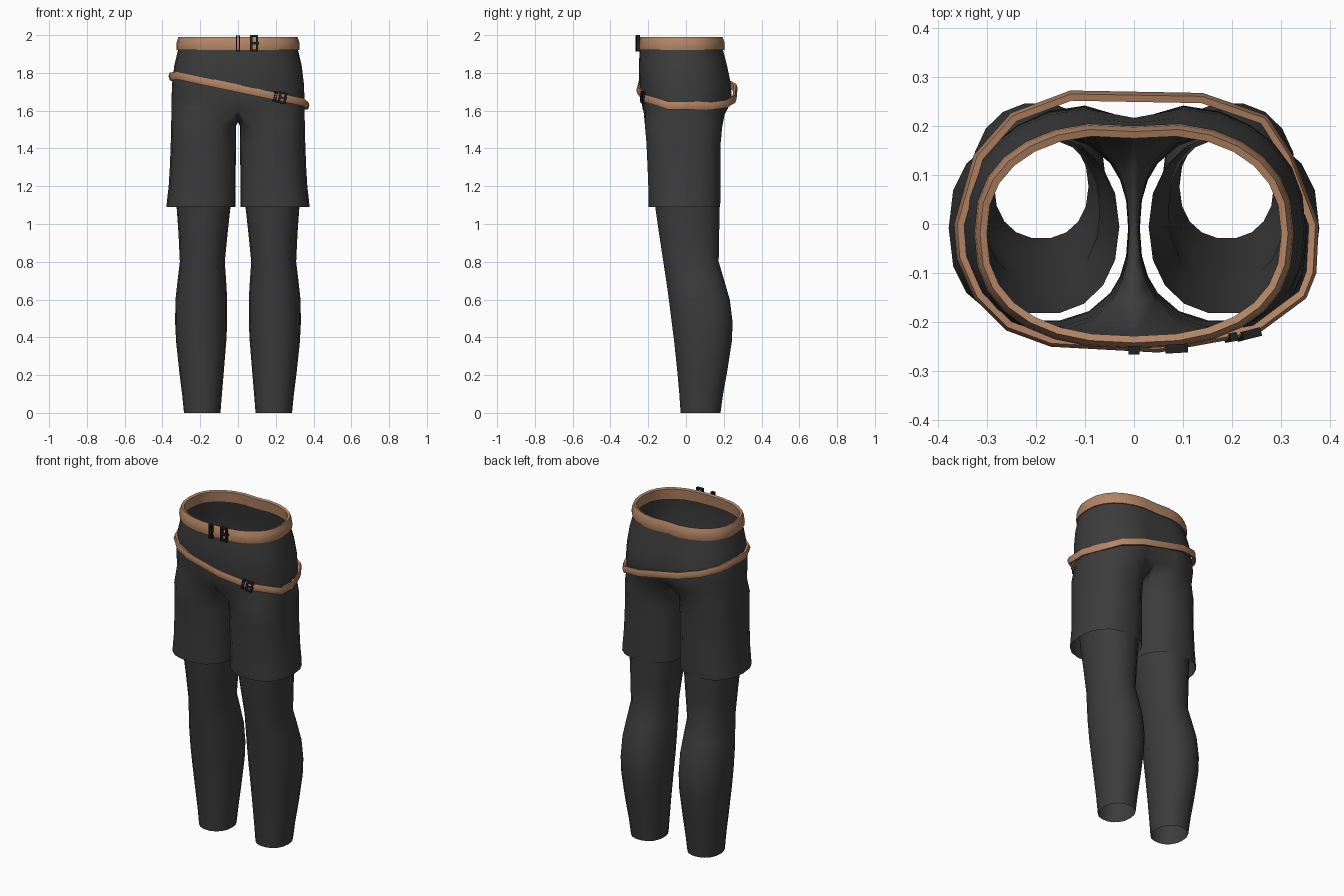
import bpy, bmesh, math
from mathutils import Matrix, Vector

if "Cube" in bpy.data.objects:
    bpy.data.objects.remove(bpy.data.objects["Cube"])


def material(name, r, g, b):
    m = bpy.data.materials.new(name)
    m.use_nodes = True
    m.diffuse_color = (r, g, b, 1)
    m.node_tree.nodes["Principled BSDF"].inputs["Base Color"].default_value = (r, g, b, 1)
    return m


fabric = material("charcoal fabric", 0.045, 0.045, 0.045)
leather = material("tan leather", 0.46, 0.235, 0.13)
metal = material("black metal", 0.015, 0.015, 0.015)


def finish(name, bm, mat, mirror=False, angle=40):
    bmesh.ops.recalc_face_normals(bm, faces=bm.faces)
    mesh = bpy.data.meshes.new(name)
    bm.to_mesh(mesh)
    bm.free()
    mesh.materials.append(mat)
    ob = bpy.data.objects.new(name, mesh)
    bpy.context.collection.objects.link(ob)
    bpy.ops.object.select_all(action="DESELECT")
    ob.select_set(True)
    bpy.context.view_layer.objects.active = ob
    bpy.ops.object.shade_smooth_by_angle(angle=math.radians(angle))
    if mirror:
        mod = ob.modifiers.new("Mirror", "MIRROR")
        mod.merge_threshold = 0.001
    return ob


def add_ring(bm, points):
    return [bm.verts.new(p) for p in points]


def bridge(bm, a, b, closed):
    n = len(a)
    for i in range(n if closed else n - 1):
        j = (i + 1) % n
        bm.faces.new((a[i], a[j], b[j], b[i]))


def loft(bm, rings, closed=True, wrap=False):
    for a, b in zip(rings, rings[1:]):
        bridge(bm, a, b, closed)
    if wrap:
        bridge(bm, rings[-1], rings[0], closed)


def spow(v, e):
    return math.copysign(abs(v) ** (2 / e), v)


HALF = 14      # segments around one half of the hips
INNER = 6      # segments across the crotch


def hip_ring(z, w, front, back, cleft):
    """Left half of a hip section, from front centre to back centre."""
    pts = []
    for i in range(HALF + 1):
        t = math.pi * (i / HALF - 0.5)
        x = w * spow(math.cos(t), 2.4) if 0 < i < HALF else 0
        s = spow(math.sin(t), 2.4)
        y = -0.02 + s * ((back + 0.02) if s > 0 else (-0.02 - front))
        if s > 0:
            y -= cleft * math.exp(-(x / 0.07) ** 2)
        pts.append((x, y, z))
    return pts


def leg_ring(z, x0, x1, front, back, angles, e=2.2):
    cx, cy = (x0 + x1) / 2, (front + back) / 2
    return [(cx + (x1 - x0) / 2 * spow(math.cos(a), e),
             cy + (back - front) / 2 * spow(math.sin(a), e), z) for a in angles]


# Shorts: hips that divide into two short legs at the crotch
bm = bmesh.new()
hips = [add_ring(bm, hip_ring(*s)) for s in (
    (1.975, .312, -.238, .195, .010),
    (1.92, .318, -.245, .203, .012),
    (1.84, .337, -.250, .225, .018),
    (1.75, .348, -.248, .245, .028),
    (1.67, .352, -.238, .253, .040),
    (1.61, .352, -.230, .232, .045))]
loft(bm, hips, closed=False)
low = hips[-1]
y0, y1 = low[-1].co.y, low[0].co.y
crotch = []
for k in range(1, INNER):
    f = k / INNER
    crotch.append(bm.verts.new((0, y0 + (y1 - y0) * f, 1.61 - .07 * math.sin(math.pi * f))))
turn = math.radians(140)
angles = [-turn + 2 * turn * i / HALF for i in range(HALF + 1)]
angles += [turn + (2 * math.pi - 2 * turn) * k / INNER for k in range(1, INNER)]
legs = [low + crotch] + [add_ring(bm, leg_ring(*s, angles, 2.4)) for s in (
    (1.52, .010, .354, -.220, .195),
    (1.43, .011, .356, -.212, .186),
    (1.30, .012, .361, -.206, .185),
    (1.20, .012, .367, -.202, .185),
    (1.14, .012, .374, -.201, .185),
    (1.09, .012, .379, -.200, .183))]
loft(bm, legs)
finish("shorts", bm, fabric, mirror=True, angle=60)

# Leggings: open tubes with knee and calf shaping
bm = bmesh.new()
round_angles = [2 * math.pi * i / 18 for i in range(18)]
loft(bm, [add_ring(bm, leg_ring(*s, round_angles)) for s in (
    (1.30, .030, .340, -.185, .174),
    (1.09, .040, .325, -.165, .180),
    (.95, .055, .315, -.145, .178),
    (.80, .070, .308, -.122, .175),
    (.70, .063, .320, -.107, .205),
    (.60, .057, .331, -.093, .234),
    (.48, .057, .333, -.078, .249),
    (.38, .062, .328, -.065, .245),
    (.22, .075, .311, -.048, .220),
    (.10, .085, .296, -.037, .198),
    (.00, .093, .286, -.030, .184))])
finish("leggings", bm, fabric, mirror=True, angle=60)

# Waist belt: bulged band round the top of the hips
bm = bmesh.new()
band = ((-.014, 1.985), (.000, 1.99), (.009, 1.965), (.012, 1.94), (.009, 1.92), (-.008, 1.92))
loft(bm, [add_ring(bm, hip_ring(z, .315 + o, -.243 - o, .200 + o, .011)) for o, z in band],
     closed=False, wrap=True)
finish("waist_belt", bm, leather, mirror=True)

# Hip belt: narrow strap slung lower on the left
path = [Vector(p) for p in (
    (.375, 0), (.322, .14), (.27, .22), (.14, .265), (-.13, .27), (-.25, .225), (-.325, .14),
    (-.365, 0), (-.36, -.07), (-.325, -.15), (-.26, -.215), (-.17, -.248), (.05, -.26),
    (.25, -.224), (.35, -.15), (.37, -.1))]


def strap_height(p):
    drop = .025 if p.y > .1 else .012 if p.y > -.12 else 0
    return 1.718 - .21 * p.x - drop


bm = bmesh.new()
rings = []
for out, up in ((-.018, .018), (-.004, .021), (.003, 0), (-.004, -.021), (-.018, -.018)):
    pts = []
    for i, p in enumerate(path):
        d = (path[(i + 1) % len(path)] - path[i - 1]).normalized()
        q = p + Vector((d.y, -d.x)) * out
        pts.append((q.x, q.y, strap_height(p) + up))
    rings.append(add_ring(bm, pts))
loft(bm, rings, wrap=True)
finish("hip_belt", bm, leather)


def buckle(name, place, w, h, bar, yaw=0, tilt=0, prong=False):
    """Rectangular frame of four bars, with an optional prong."""
    m = (Matrix.Translation(place) @ Matrix.Rotation(yaw, 4, "Z")
         @ Matrix.Rotation(tilt, 4, "Y"))
    parts = [((s * (w - bar) / 2, 0), (bar, h)) for s in (-1, 1)]
    parts += [((0, s * (h - bar) / 2), (w, bar)) for s in (-1, 1)]
    if prong:
        parts.append(((w * .15, 0), (w * .9, bar)))
    bm = bmesh.new()
    for (x, z), (sx, sz) in parts:
        bmesh.ops.create_cube(bm, size=1, matrix=m @ Matrix.Translation((x, 0, z))
                              @ Matrix.Diagonal((sx, .018, sz, 1)))
    finish(name, bm, metal, angle=30)


# Buckles and strap keepers
buckle("waist_keeper", (0, -.258, 1.955), .022, .084, .005)
buckle("waist_buckle", (.085, -.255, 1.957), .042, .086, .011, yaw=.06, prong=True)
slope = math.atan(.21)
buckle("hip_keeper", (.198, -.232, 1.676), .016, .056, .005, yaw=.18, tilt=slope)
buckle("hip_buckle", (.235, -.226, 1.668), .040, .060, .010, yaw=.25, tilt=slope, prong=True)
